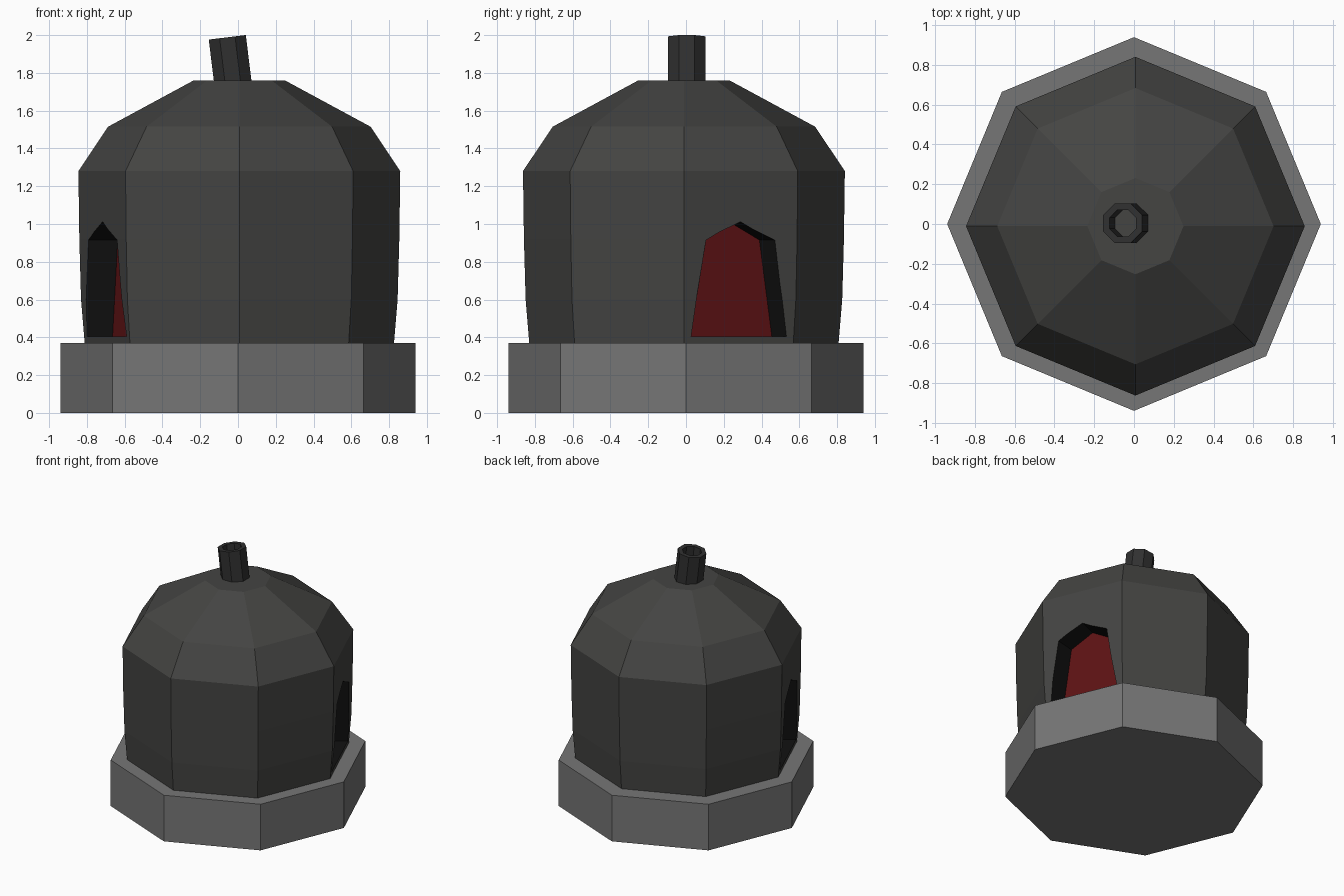
import bpy, bmesh
from math import sin, cos, pi, radians
from mathutils import Vector, Matrix

if "Cube" in bpy.data.objects:
    bpy.data.objects.remove(bpy.data.objects["Cube"])


def material(name, rgb):
    m = bpy.data.materials.new(name)
    m.diffuse_color = (*rgb, 1)
    m.use_nodes = True
    m.node_tree.nodes["Principled BSDF"].inputs["Base Color"].default_value = m.diffuse_color
    return m


STONE = material("grey_stone", (0.18, 0.18, 0.18))
IRON = material("dark_iron", (0.058, 0.058, 0.055))
SOOT = material("black_soot", (0.006, 0.006, 0.006))
EMBER = material("red_ember", (0.11, 0.006, 0.007))
PIPE = material("pipe_iron", (0.03, 0.03, 0.03))


def finish(bm, name, mats):
    bmesh.ops.recalc_face_normals(bm, faces=bm.faces)
    me = bpy.data.meshes.new(name)
    bm.to_mesh(me)
    bm.free()
    for m in mats:
        me.materials.append(m)
    ob = bpy.data.objects.new(name, me)
    bpy.context.collection.objects.link(ob)
    return ob


def lathe(name, rings, mats, turn=0.0, loop=False):
    """Eight-sided skin through (radius, z) rings; capped, or closed on itself."""
    bm = bmesh.new()
    rows = [[bm.verts.new((r * cos(turn + i * pi / 4), r * sin(turn + i * pi / 4), z))
             for i in range(8)] for r, z in rings]
    pairs = list(zip(rows, rows[1:]))
    if loop:
        pairs.append((rows[-1], rows[0]))
    else:
        bm.faces.new(rows[0][::-1])
        bm.faces.new(rows[-1])
    for a, b in pairs:
        for i in range(8):
            j = (i + 1) % 8
            bm.faces.new((a[i], a[j], b[j], b[i]))
    return finish(bm, name, mats)


# Base plinth
lathe("base", [(0.94, 0), (0.94, 0.37)], [STONE])

# Domed furnace body
body = lathe("furnace_body",
             [(0.818, 0.36), (0.838, 0.6), (0.847, 0.92), (0.852, 1.28), (0.695, 1.515), (0.242, 1.76)],
             [IRON, SOOT, EMBER])
body.location = (0.007, -0.011, 0)

# Two pointed door recesses on opposite faces, tapering to a red back wall
DOOR = [(-0.275, 0.405), (0.275, 0.405), (0.195, 0.915), (0, 1.012), (-0.195, 0.915)]
for k, ang in enumerate((radians(22.5), radians(202.5))):
    n, t = Vector((cos(ang), sin(ang), 0)), Vector((-sin(ang), cos(ang), 0))
    bm = bmesh.new()
    back, front = [[bm.verts.new(n * d + t * (s * w) + Vector((0, 0, z))) for w, z in DOOR]
                   for d, s in ((0.625, 0.89), (0.9, 1.1))]
    bm.faces.new(back).material_index = 2
    bm.faces.new(front).material_index = 1
    for i in range(5):
        j = (i + 1) % 5
        bm.faces.new((back[i], back[j], front[j], front[i])).material_index = 1
    cutter = finish(bm, f"door_cutter_{k}", [IRON, SOOT, EMBER])
    cutter.location = body.location
    cutter.hide_render = True
    mod = body.modifiers.new("door", 'BOOLEAN')
    mod.operation, mod.solver, mod.object = 'DIFFERENCE', 'EXACT', cutter
    bpy.context.view_layer.objects.active = body
    bpy.ops.object.modifier_apply(modifier=mod.name)
    bpy.data.objects.remove(cutter)

# Leaning hollow chimney pipe
pipe = lathe("chimney", [(0.107, -0.03), (0.107, 0.227), (0.072, 0.227), (0.072, -0.03)],
             [PIPE], turn=pi / 8, loop=True)
pipe.matrix_world = Matrix.Translation((-0.029, 0.004, 1.763)) @ Matrix.Rotation(radians(-7), 4, 'Y')
